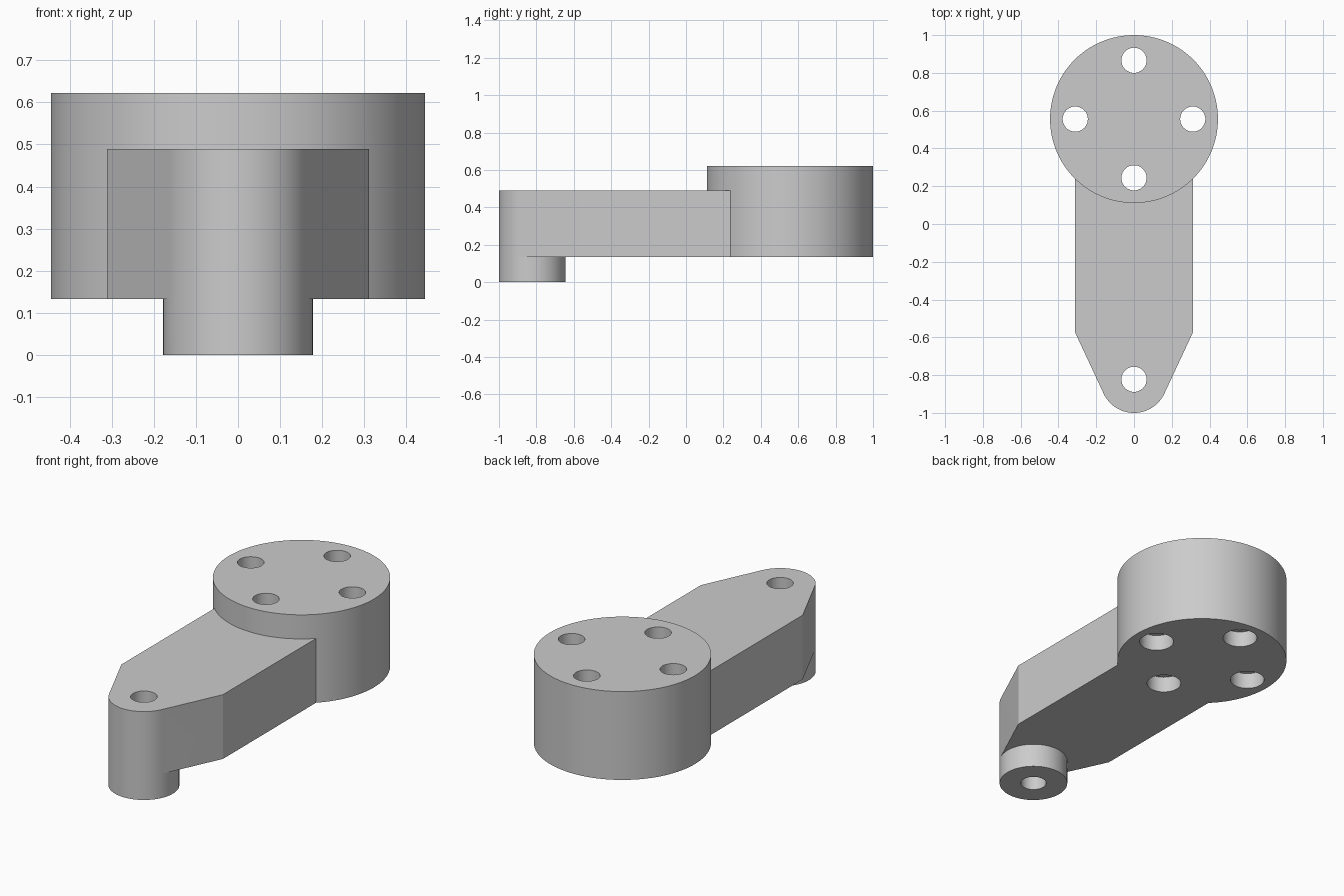
import bpy, bmesh
from math import radians, degrees, sin, cos, atan2, acos, hypot, pi

U = 2 / 90            # one design unit
BASE = 6 * U          # underside of arm and hub
ARM_TOP = 22 * U
HUB_TOP = 28 * U
HUB_Y, PIN_Y = 25 * U, -37 * U
HUB_R, PIN_R, HOLE_R, BORE_R = 20 * U, 8 * U, 3 * U, 4 * U
HALF_W, CORNER_Y = 14 * U, -25.9 * U

if "Cube" in bpy.data.objects:
    bpy.data.objects.remove(bpy.data.objects["Cube"], do_unlink=True)

gray = bpy.data.materials.new("light gray metal")
gray.use_nodes = True
gray.diffuse_color = (0.6, 0.6, 0.6, 1)
gray.node_tree.nodes["Principled BSDF"].inputs["Base Color"].default_value = (0.6, 0.6, 0.6, 1)


def prism(name, outline, z0, z1):
    """Extrude a counter-clockwise outline between two heights."""
    bm = bmesh.new()
    face = bm.faces.new([bm.verts.new((x, y, z0)) for x, y in outline])
    top = bmesh.ops.extrude_face_region(bm, geom=[face])["geom"]
    bmesh.ops.translate(bm, vec=(0, 0, z1 - z0),
                        verts=[v for v in top if isinstance(v, bmesh.types.BMVert)])
    bmesh.ops.recalc_face_normals(bm, faces=bm.faces)
    mesh = bpy.data.meshes.new(name)
    bm.to_mesh(mesh)
    bm.free()
    mesh.materials.append(gray)
    obj = bpy.data.objects.new(name, mesh)
    bpy.context.collection.objects.link(obj)
    return obj


def arc(x, y, r, start, end, n):
    """Points from start up to, but not including, end."""
    return [(x + r * cos(start + (end - start) * i / n),
             y + r * sin(start + (end - start) * i / n)) for i in range(n)]


def cylinder(name, x, y, r, z0, z1, n=96):
    return prism(name, arc(x, y, r, 0, 2 * pi, n), z0, z1)


def combine(target, tool, operation):
    """Apply a boolean and discard the tool."""
    tool.hide_render = True
    mod = target.modifiers.new("boolean", "BOOLEAN")
    mod.operation, mod.solver, mod.object = operation, "EXACT", tool
    bpy.context.view_layer.objects.active = target
    bpy.ops.object.modifier_apply(modifier=mod.name)
    bpy.data.objects.remove(tool, do_unlink=True)


# Pin, split where the tapered arm sides touch it
dy = CORNER_Y - PIN_Y
t = atan2(dy, HALF_W) - acos(PIN_R / hypot(HALF_W, dy))
back = arc(0, PIN_Y, PIN_R, t, pi - t, 60)
front = arc(0, PIN_Y, PIN_R, pi - t, 2 * pi + t, 36)
pin = prism("pin", back + front, 0, ARM_TOP)

# Arm tapering to the pin, ending inside the hub
arm = prism("arm", [front[0], back[0], (HALF_W, CORNER_Y), (HALF_W, HUB_Y),
                    (-HALF_W, HUB_Y), (-HALF_W, CORNER_Y)], BASE, ARM_TOP)

# Round hub joined with arm and pin
body = cylinder("crank_arm", 0, HUB_Y, HUB_R, BASE, HUB_TOP, 128)
combine(body, arm, "UNION")
combine(body, pin, "UNION")

# Through hole in the pin
combine(body, cylinder("pin_hole", 0, PIN_Y, HOLE_R, -1, 1, 48), "DIFFERENCE")

# Four hub holes, each counterbored from below
for i in range(4):
    x = HALF_W * cos(i * pi / 2)
    y = HUB_Y + HALF_W * sin(i * pi / 2)
    combine(body, cylinder("hub_hole", x, y, HOLE_R, -1, 1, 48), "DIFFERENCE")
    combine(body, cylinder("counterbore", x, y, BORE_R, -1, BASE + 4 * U, 48), "DIFFERENCE")

bpy.ops.object.select_all(action="DESELECT")
body.select_set(True)
bpy.context.view_layer.objects.active = body
bpy.ops.object.shade_smooth_by_angle(angle=radians(18))
